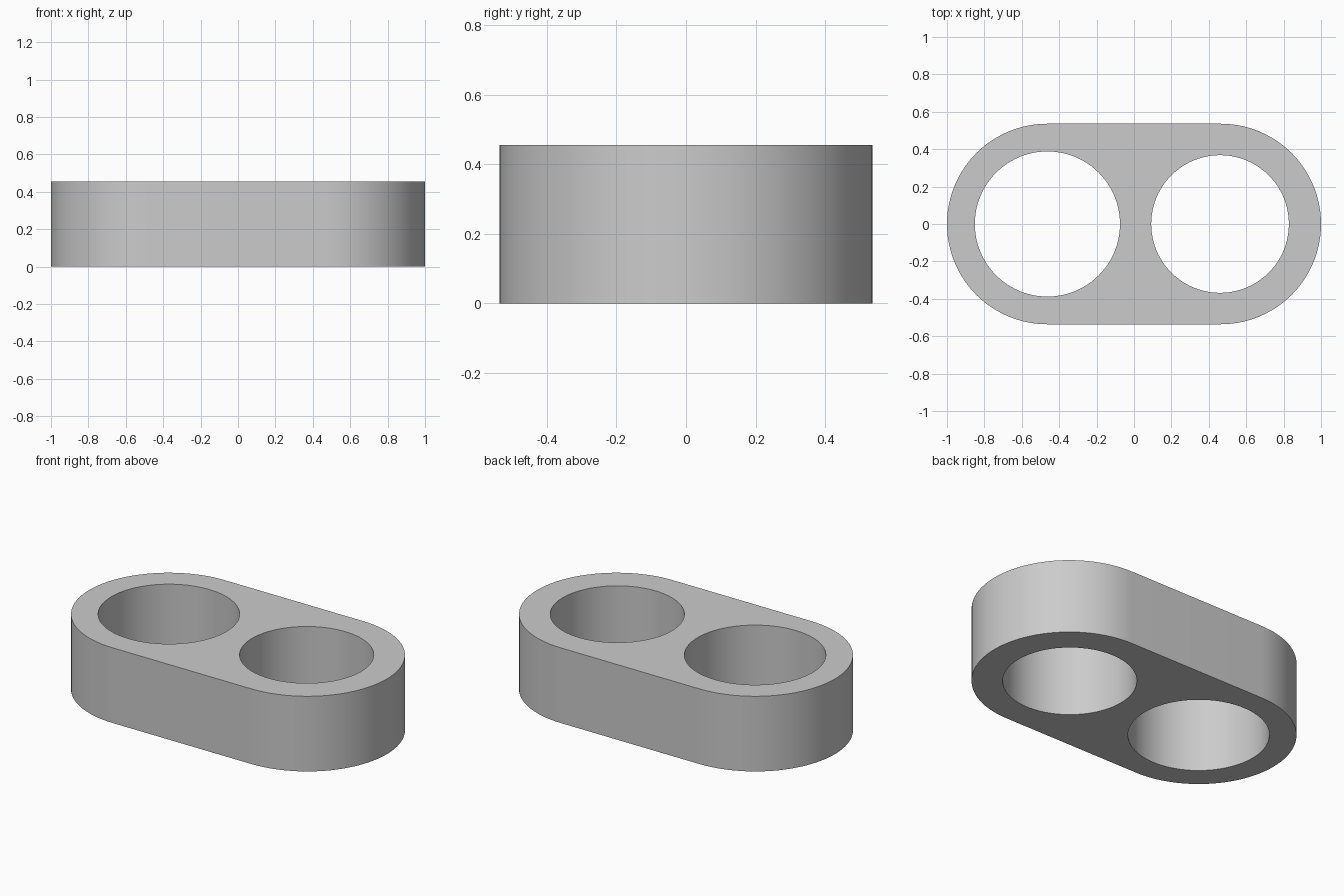
import bpy
import bmesh
from math import cos, sin, pi

cube = bpy.data.objects.get("Cube")
if cube:
    bpy.data.objects.remove(cube, do_unlink=True)

HEIGHT = 0.455
RADIUS = 0.536
END_X = 1 - RADIUS
SEGMENTS = 96

grey = bpy.data.materials.new("light_grey")
grey.use_nodes = True
colour = (0.6, 0.6, 0.6, 1)
grey.diffuse_color = colour
grey.node_tree.nodes["Principled BSDF"].inputs["Base Color"].default_value = colour


def arc(x, radius, start, sweep, steps):
    """Points along a circular arc centred on the x axis."""
    angles = [start + sweep * i / steps for i in range(steps + 1)]
    return [(x + radius * cos(a), radius * sin(a)) for a in angles]


def prism(name, outline, bottom, top):
    """Extrude a closed outline upwards into a solid."""
    bm = bmesh.new()
    face = bm.faces.new([bm.verts.new((x, y, bottom)) for x, y in outline])
    extruded = bmesh.ops.extrude_face_region(bm, geom=[face])["geom"]
    verts = [v for v in extruded if isinstance(v, bmesh.types.BMVert)]
    bmesh.ops.translate(bm, verts=verts, vec=(0, 0, top - bottom))
    bmesh.ops.recalc_face_normals(bm, faces=bm.faces)
    mesh = bpy.data.meshes.new(name)
    bm.to_mesh(mesh)
    bm.free()
    mesh.materials.append(grey)
    obj = bpy.data.objects.new(name, mesh)
    bpy.context.collection.objects.link(obj)
    return obj


# Rounded link body
half = SEGMENTS // 2
outline = arc(END_X, RADIUS, -pi / 2, pi, half) + arc(-END_X, RADIUS, pi / 2, pi, half)
body = prism("link_body", outline, 0, HEIGHT)

# Two through holes, the right one slightly wider
cutters = []
for name, x, radius in (("right_hole", -0.463, 0.388), ("left_hole", 0.46, 0.368)):
    circle = arc(x, radius, 0, 2 * pi, SEGMENTS)[:-1]
    cutter = prism(name + "_cutter", circle, -0.1, HEIGHT + 0.1)
    cutter.hide_render = True
    cutters.append(cutter)
    cut = body.modifiers.new(name, "BOOLEAN")
    cut.operation = "DIFFERENCE"
    cut.solver = "EXACT"
    cut.object = cutter

# Bake the holes, remove the cutters and smooth the curved walls
bpy.ops.object.select_all(action="DESELECT")
body.select_set(True)
bpy.context.view_layer.objects.active = body
for modifier in list(body.modifiers):
    bpy.ops.object.modifier_apply(modifier=modifier.name)
for cutter in cutters:
    bpy.data.objects.remove(cutter, do_unlink=True)
bpy.ops.object.shade_smooth_by_angle(angle=pi / 6)
